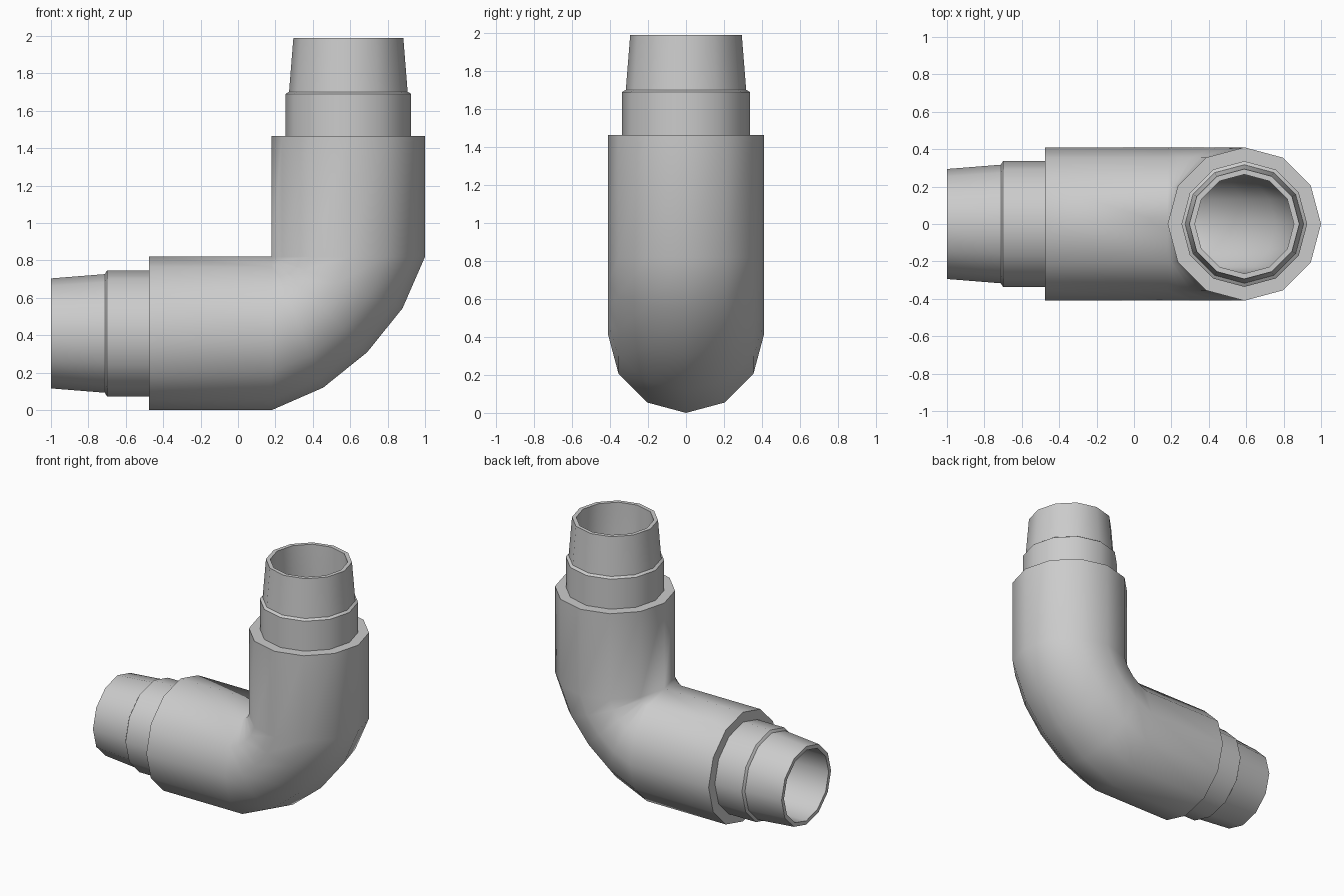
import bpy, bmesh
from math import sin, cos, pi, radians

if "Cube" in bpy.data.objects:
    bpy.data.objects.remove(bpy.data.objects["Cube"])

SIDES = 12
R, BORE = 0.41, 0.265
PX, PZ = 0.18, 0.82          # inner corner the elbow turns around

# Stepped spigot: (distance from the inner corner along the leg, radius)
PROFILE = [(1.18, 0.294), (0.892, 0.317), (0.886, 0.328),
           (0.88, 0.336), (0.655, 0.336), (0.655, R)]
# Bend: (turn angle, outer width measured from the inner corner)
BEND = [(0, 0.82), (21.5, 0.752), (45, 0.722), (68.5, 0.752), (90, 0.82)]

bm = bmesh.new()


def ring(cx, cz, ux, uz, rin, ry):
    """Ring of vertices; (ux, uz) is its outward direction in the xz plane."""
    out = []
    for i in range(SIDES):
        a = 2 * pi * i / SIDES
        d = rin * cos(a)
        out.append(bm.verts.new((cx + ux * d, ry * sin(a), cz + uz * d)))
    return out


def leg_a(t, r):
    return ring(PX - t, PZ - R, 0, -1, r, r)


def leg_b(t, r):
    return ring(PX + R, PZ + t - 0.01, 1, 0, r, r)


def bend(deg, width, r):
    a = radians(deg)
    ux, uz, h = sin(a), -cos(a), width / 2
    return ring(PX + ux * h, PZ + uz * h, ux, uz, h * r / R, r)


# Outer skin from one end to the other, then the bore back again
rings = [leg_a(t, r) for t, r in PROFILE]
rings += [bend(d, w, R) for d, w in BEND]
rings += [leg_b(t, r) for t, r in reversed(PROFILE)]
rings.append(leg_b(PROFILE[0][0], BORE))
rings += [bend(d, w, BORE) for d, w in reversed(BEND)]
rings.append(leg_a(PROFILE[0][0], BORE))

for k, p in enumerate(rings):
    q = rings[(k + 1) % len(rings)]
    for i in range(SIDES):
        j = (i + 1) % SIDES
        bm.faces.new((p[i], p[j], q[j], q[i]))

# Weld the pinched inner corner
bmesh.ops.remove_doubles(bm, verts=bm.verts[:], dist=0.0005)
bmesh.ops.recalc_face_normals(bm, faces=bm.faces[:])

mesh = bpy.data.meshes.new("pipe_elbow")
bm.to_mesh(mesh)
bm.free()
obj = bpy.data.objects.new("pipe_elbow", mesh)
bpy.context.collection.objects.link(obj)
bpy.context.view_layer.objects.active = obj
obj.select_set(True)
bpy.ops.object.shade_smooth_by_angle(angle=radians(40))
